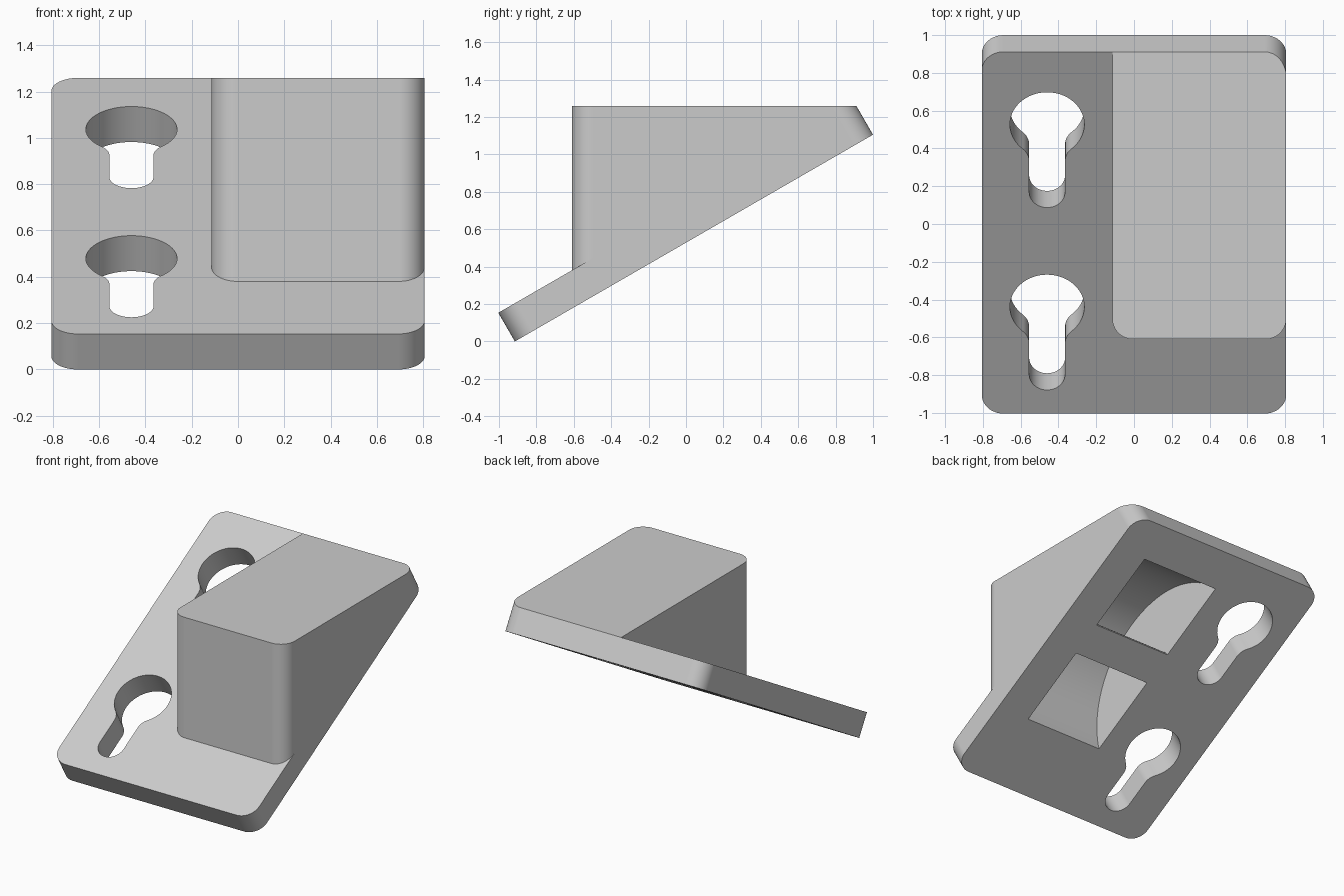
import bpy, bmesh
from math import sin, cos, atan2, radians, degrees, sqrt
from mathutils import Matrix

cube = bpy.data.objects.get("Cube")
if cube:
    bpy.data.objects.remove(cube, do_unlink=True)

grey = bpy.data.materials.new("light_grey")
grey.use_nodes = True
colour = (0.6, 0.6, 0.6, 1)
grey.diffuse_color = colour
grey.node_tree.nodes["Principled BSDF"].inputs["Base Color"].default_value = colour

# Sloped frame: x across, y up the slope, z out of the plate
SLOPE = Matrix.Translation((0, -0.915, 0)) @ Matrix.Rotation(radians(30), 4, 'X')
# Same frame with the profile drawn in the slope / normal plane, extruded across
SIDE = SLOPE @ Matrix(((0, 0, 1, 0), (1, 0, 0, 0), (0, 1, 0, 0), (0, 0, 0, 1)))
HALF, LENGTH, THICK, TOP = 0.806, 2.211, 0.177, 1.2585


def arc(cx, cy, r, start, end, steps=16, ry=None):
    ry = r if ry is None else ry
    angles = [radians(start + (end - start) * i / steps) for i in range(steps + 1)]
    return [(cx + r * cos(a), cy + ry * sin(a)) for a in angles]


def prism(name, outline, low, high, frame=Matrix()):
    bm = bmesh.new()
    face = bm.faces.new([bm.verts.new((x, y, low)) for x, y in outline])
    moved = bmesh.ops.extrude_face_region(bm, geom=[face])["geom"]
    for v in moved:
        if isinstance(v, bmesh.types.BMVert):
            v.co.z = high
    bmesh.ops.remove_doubles(bm, verts=bm.verts, dist=0.0001)
    bmesh.ops.recalc_face_normals(bm, faces=bm.faces)
    bm.transform(frame)
    mesh = bpy.data.meshes.new(name)
    bm.to_mesh(mesh)
    bm.free()
    mesh.materials.append(grey)
    obj = bpy.data.objects.new(name, mesh)
    bpy.context.collection.objects.link(obj)
    return obj


def combine(target, tool, operation):
    mod = target.modifiers.new("combine", 'BOOLEAN')
    mod.operation, mod.solver, mod.object = operation, 'EXACT', tool
    bpy.context.view_layer.objects.active = target
    bpy.ops.object.modifier_apply(modifier=mod.name)
    bpy.data.objects.remove(tool, do_unlink=True)


def rectangle(x0, x1, y0, y1):
    return [(x0, y0), (x1, y0), (x1, y1), (x0, y1)]


# Rounded plate outline, tall enough to hold the block as well
r = 0.115
a, b = HALF - r, LENGTH - r
outline = (arc(a, r, r, -90, 0) + arc(a, b, r, 0, 90)
           + arc(-a, b, r, 90, 180) + arc(-a, r, r, 180, 270))
bracket = prism("wedge_bracket", outline, 0, 2, SLOPE)

# Plate thickness joined with the upright block, which trims the outline
core = prism("core", rectangle(-2, 2, -1, 4), -0.3, THICK, SLOPE)
left, front, r = -0.115, -0.61, 0.11
footprint = (arc(left + r, front + r, r, 180, 270)
             + arc(HALF - r, front + r, r, 270, 360)
             + [(1.2, front + r), (1.2, 1.5), (left, 1.5)])
combine(core, prism("block", footprint, -0.8, TOP), 'UNION')
combine(bracket, core, 'INTERSECT')

# Two keyhole slots with blended necks
big, small, blend, drop = 0.197, 0.095, 0.1, 0.413
side = small + blend
neck = sqrt((big + blend) ** 2 - side ** 2)
tilt = degrees(atan2(neck, side))
for u in (0.652, 1.767):
    x = -0.46
    keyhole = (arc(x, u, big, -tilt, 180 + tilt, 48)
               + arc(x - side, u - neck, blend, tilt, 0, 10)
               + arc(x, u - drop, small, 180, 360, 24)
               + arc(x + side, u - neck, blend, 180, 180 - tilt, 10))
    combine(bracket, prism("keyhole", keyhole, -0.2, 0.5, SLOPE), 'DIFFERENCE')

# Arched strap tunnel opening twice through the underside
mid, span, sunk, gap = 1.23, 0.705, 0.2, 0.124
lift = degrees(atan2(sunk, span))
tunnel = (arc(mid, -sunk, sqrt(span ** 2 + sunk ** 2), lift, 180 - lift, 48)
          + [(mid - span, -0.1), (mid - gap, -0.1)]
          + arc(mid, 0, gap, 180, 0, 24, 0.11)
          + [(mid + gap, -0.1), (mid + span, -0.1)])
combine(bracket, prism("tunnel", tunnel, -0.078, 0.545, SIDE), 'DIFFERENCE')

# Smooth rounded walls, crisp edges
bpy.ops.object.select_all(action='DESELECT')
bracket.select_set(True)
bpy.context.view_layer.objects.active = bracket
bpy.ops.object.shade_smooth_by_angle(angle=radians(25))
weighted = bracket.modifiers.new("even_shading", 'WEIGHTED_NORMAL')
weighted.keep_sharp = True
